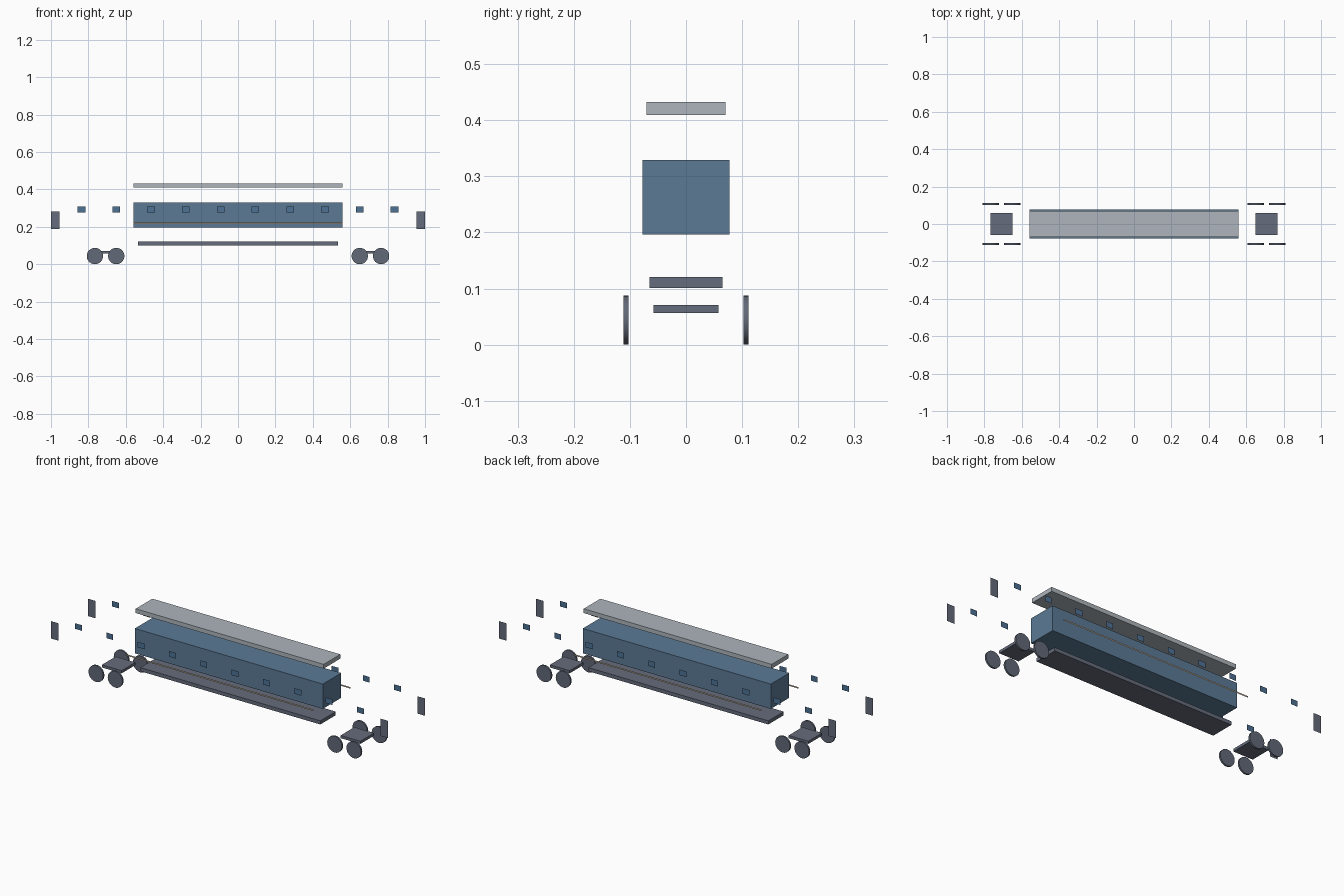
import bpy, bmesh, math
from mathutils import Matrix, Vector

if "Cube" in bpy.data.objects:
    bpy.data.objects.remove(bpy.data.objects["Cube"])


def material(name, rgb):
    m = bpy.data.materials.new(name)
    m.diffuse_color = (*rgb, 1)
    m.use_nodes = True
    m.node_tree.nodes["Principled BSDF"].inputs["Base Color"].default_value = m.diffuse_color
    return m


BLUE = material("body blue", (0.105, 0.195, 0.30))
ROOF = material("roof light grey", (0.42, 0.46, 0.50))
STEEL = material("steel grey", (0.13, 0.15, 0.20))
DARK = material("wheel grey", (0.12, 0.14, 0.185))
GLASS = material("window blue", (0.075, 0.17, 0.30))
TRIM = material("stripe tan", (0.50, 0.42, 0.32))


def finish(name, bm, mat):
    me = bpy.data.meshes.new(name)
    bm.to_mesh(me)
    bm.free()
    me.materials.append(mat)
    ob = bpy.data.objects.new(name, me)
    bpy.context.collection.objects.link(ob)
    return ob


def box(name, centre, size, mat):
    bm = bmesh.new()
    bmesh.ops.create_cube(bm, size=1, matrix=Matrix.Translation(centre) @ Matrix.Diagonal((*size, 1)))
    return finish(name, bm, mat)


# Flat upright sheet facing away from the car on the given side (-1 front, 1 back)
def sheet(name, x, z, width, height, side, mat):
    bm = bmesh.new()
    y = side * 0.157
    w, h = width / 2, height / 2
    corners = [(x - w, z - h), (x + w, z - h), (x + w, z + h), (x - w, z + h)]
    if side > 0:
        corners.reverse()
    bm.faces.new([bm.verts.new((cx, y, cz)) for cx, cz in corners])
    return finish(name, bm, mat)


def wheel(name, x, y):
    bm = bmesh.new()
    bmesh.ops.create_cone(bm, cap_ends=True, segments=32, radius1=0.0437, radius2=0.0437, depth=0.0095,
                          matrix=Matrix.Translation((x, y, 0.0437)) @ Matrix.Rotation(math.pi / 2, 4, 'X'))
    for f in bm.faces:
        f.smooth = len(f.verts) == 4
    for e in bm.edges:
        e.smooth = e.calc_face_angle(0) < 0.6
    return finish(name, bm, DARK)


# Main stack: floor, body and roof pulled apart vertically
box("floor_frame", (0, 0, 0.111), (1.068, 0.130, 0.0195), STEEL)
box("car_body", (0, 0, 0.2625), (1.115, 0.1554, 0.133), BLUE)
box("roof", (0, 0, 0.4205), (1.115, 0.141, 0.023), ROOF)

# Two trucks, each with a plate and four wheels
for end in (-1, 1):
    box("truck_plate", (end * 0.708, 0, 0.0635), (0.117, 0.116, 0.0145), STEEL)
    for x in (0.651, 0.765):
        for side in (-1, 1):
            wheel("wheel", end * x, side * 0.1068)

# Doors, windows and stripe floating off both sides
for side in (-1, 1):
    sheet("side_stripe", 0, 0.219, 1.115, 0.008, side, TRIM)
    for end in (-1, 1):
        sheet("door", end * 0.9775, 0.234, 0.045, 0.093, side, STEEL)
    for i in range(10):
        sheet("window", (i - 4.5) * 0.186, 0.2925, 0.041, 0.03, side, GLASS)
